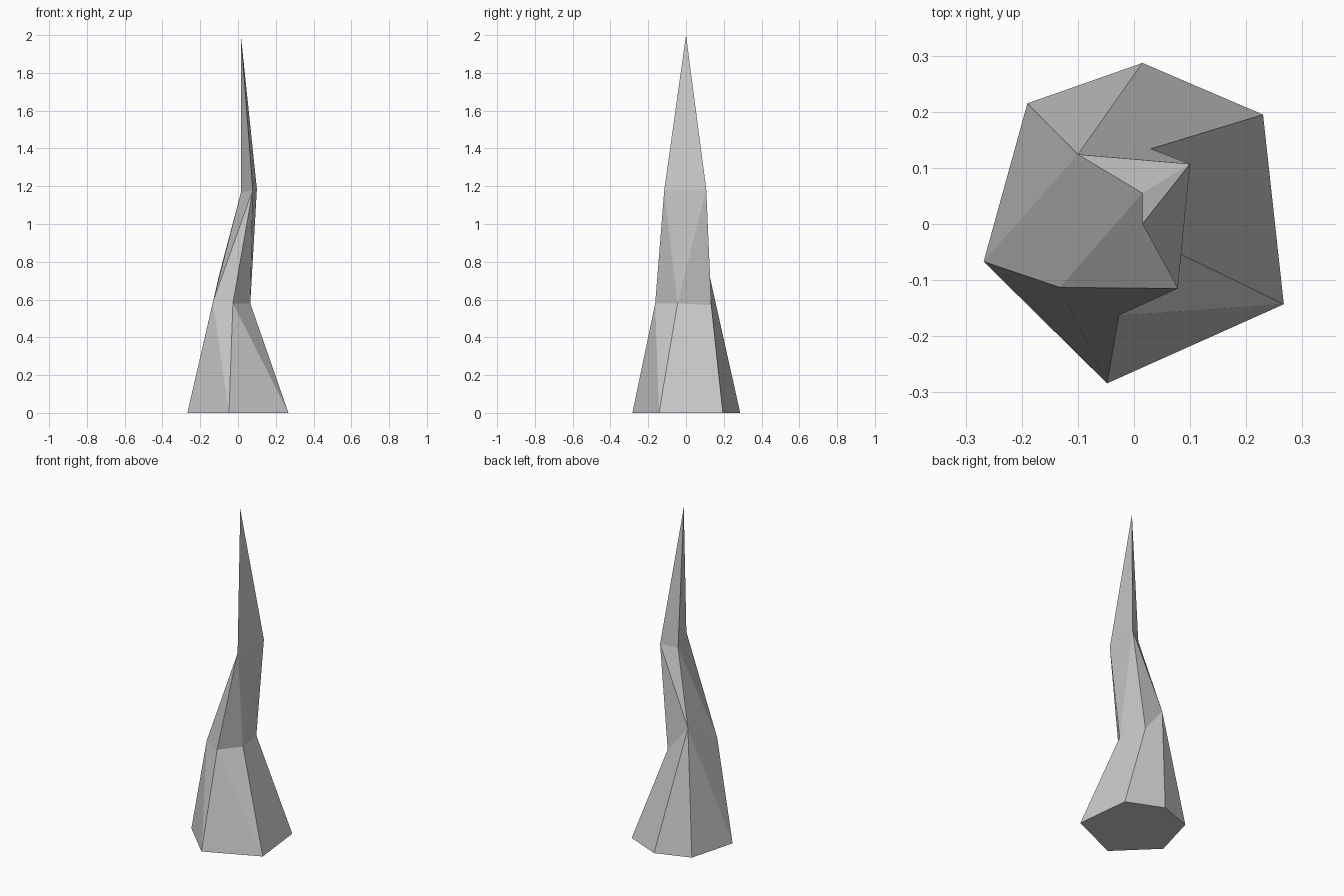
import bpy, bmesh

if "Cube" in bpy.data.objects:
    bpy.data.objects.remove(bpy.data.objects["Cube"])

# Cross-sections from bottom to tip, each counter-clockwise seen from above
base = [(0.015, 0.287, 0), (-0.19, 0.215, 0), (-0.268, -0.067, 0),
        (-0.048, -0.284, 0), (0.267, -0.143, 0), (0.23, 0.195, 0)]
waist = [(-0.1, 0.124, 0.73), (-0.132, -0.113, 0.59), (-0.027, -0.163, 0.58),
         (0.065, -0.045, 0.58), (0.03, 0.134, 0.57)]
neck = [(0.015, 0.055, 1.165), (0.078, -0.115, 1.18), (0.1, 0.107, 1.185)]
tip = [(0.015, 0.0, 2.0)]

bm = bmesh.new()


def ring(points):
    return [bm.verts.new(p) for p in points]


def stitch(low, high, steps):
    """Join two rings: L steps along the lower, U along the upper, Q along both."""
    i = j = 0
    for s in steps:
        a, b = low[i % len(low)], low[(i + 1) % len(low)]
        c, d = high[j % len(high)], high[(j + 1) % len(high)]
        bm.faces.new({"L": (a, b, c), "U": (a, d, c), "Q": (a, b, d, c)}[s])
        i += s in "LQ"
        j += s in "UQ"


# Twisted spike: faceted skin between the sections plus a flat underside
rings = [ring(r) for r in (base, waist, neck, tip)]
for low, high, steps in zip(rings, rings[1:], ("LLULULUQQ", "LULLULLU", "LLL")):
    stitch(low, high, steps)
bm.faces.new(rings[0][::-1])

mesh = bpy.data.meshes.new("crooked_spike")
bm.to_mesh(mesh)
bm.free()
bpy.context.collection.objects.link(bpy.data.objects.new("crooked_spike", mesh))
